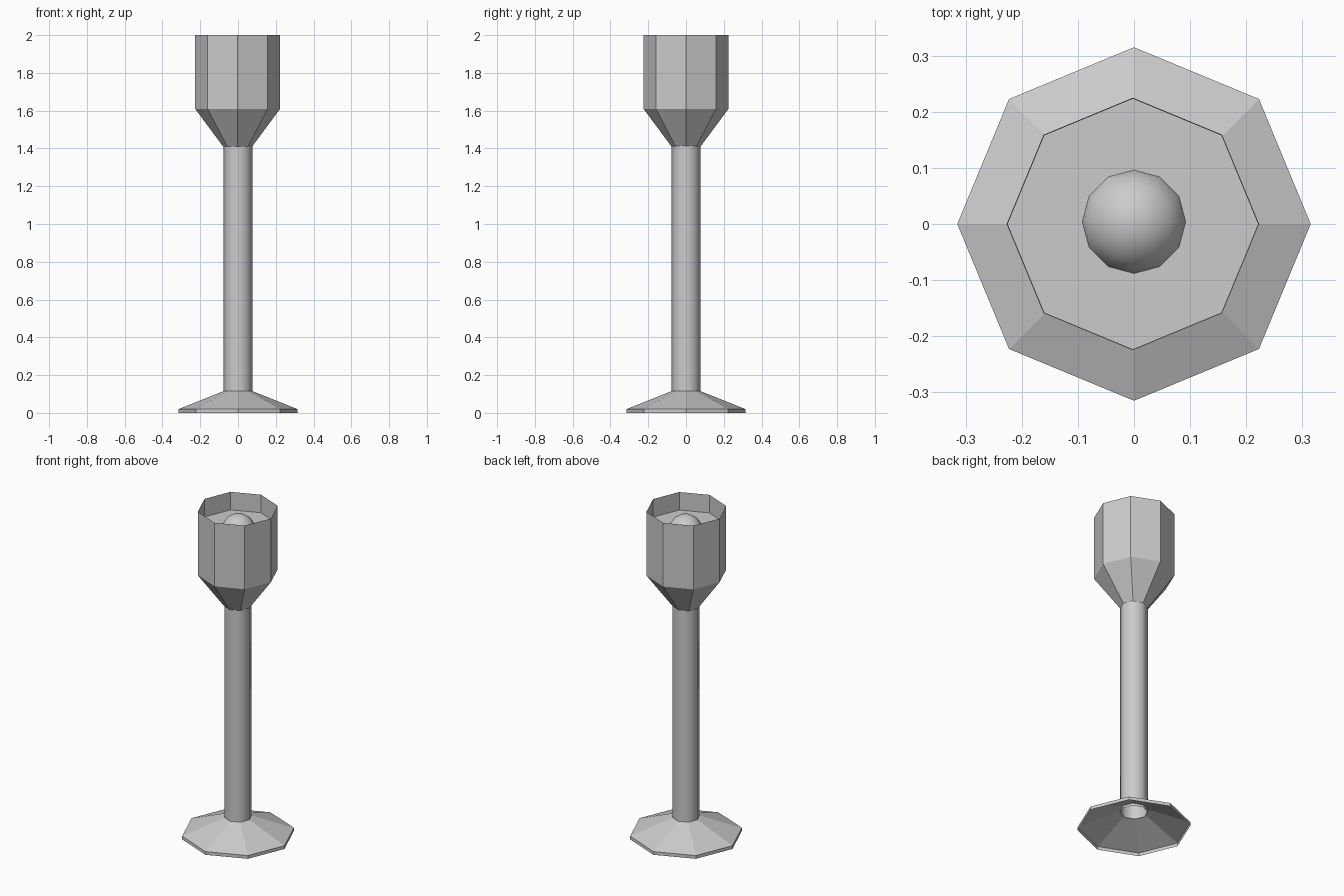
import bpy
import bmesh
from math import cos, sin, tau

if "Cube" in bpy.data.objects:
    bpy.data.objects.remove(bpy.data.objects["Cube"])

grey = bpy.data.materials.new("light grey")
grey.use_nodes = True
colour = (0.6, 0.6, 0.6, 1)
grey.diffuse_color = colour
grey.node_tree.nodes["Principled BSDF"].inputs["Base Color"].default_value = colour

SIDES = 8


def finish(name, bm, smooth=False):
    mesh = bpy.data.meshes.new(name)
    bm.to_mesh(mesh)
    bm.free()
    mesh.materials.append(grey)
    for face in mesh.polygons:
        face.use_smooth = smooth
    obj = bpy.data.objects.new(name, mesh)
    bpy.context.collection.objects.link(obj)
    return obj


def lathe(name, profile, smooth=False, cap=False):
    """Open eight-sided shell through (radius, height) pairs, bottom to top."""
    bm = bmesh.new()
    rings = [[bm.verts.new((r * cos(tau * i / SIDES), r * sin(tau * i / SIDES), z))
              for i in range(SIDES)] for r, z in profile]
    for low, high in zip(rings, rings[1:]):
        for i in range(SIDES):
            j = (i + 1) % SIDES
            bm.faces.new((low[i], low[j], high[j], high[i]))
    if cap:
        bm.faces.new(rings[-1])
    return finish(name, bm, smooth)


# Hollow flared foot with a thin rim
lathe("base", [(0.315, 0), (0.315, 0.02), (0.077, 0.115)])

# Round-shaded post, open at the bottom
lathe("post", [(0.077, 0.1), (0.077, 1.42)], smooth=True)

# Thin-walled cup with a tapered underside
cup = lathe("cup", [(0.077, 1.41), (0.225, 1.61), (0.225, 2)])
cup.location.x = -0.002

# Flat floor set just below the rim
floor = lathe("cup_floor", [(0.224, 1.885), (0.224, 1.89)], cap=True)
floor.location.x = -0.002

# Bulb half sunk in the floor
bm = bmesh.new()
bmesh.ops.create_uvsphere(bm, u_segments=12, v_segments=8, radius=0.097)
bulb = finish("bulb", bm, smooth=True)
bulb.location = (0, 0.004, 1.866)
